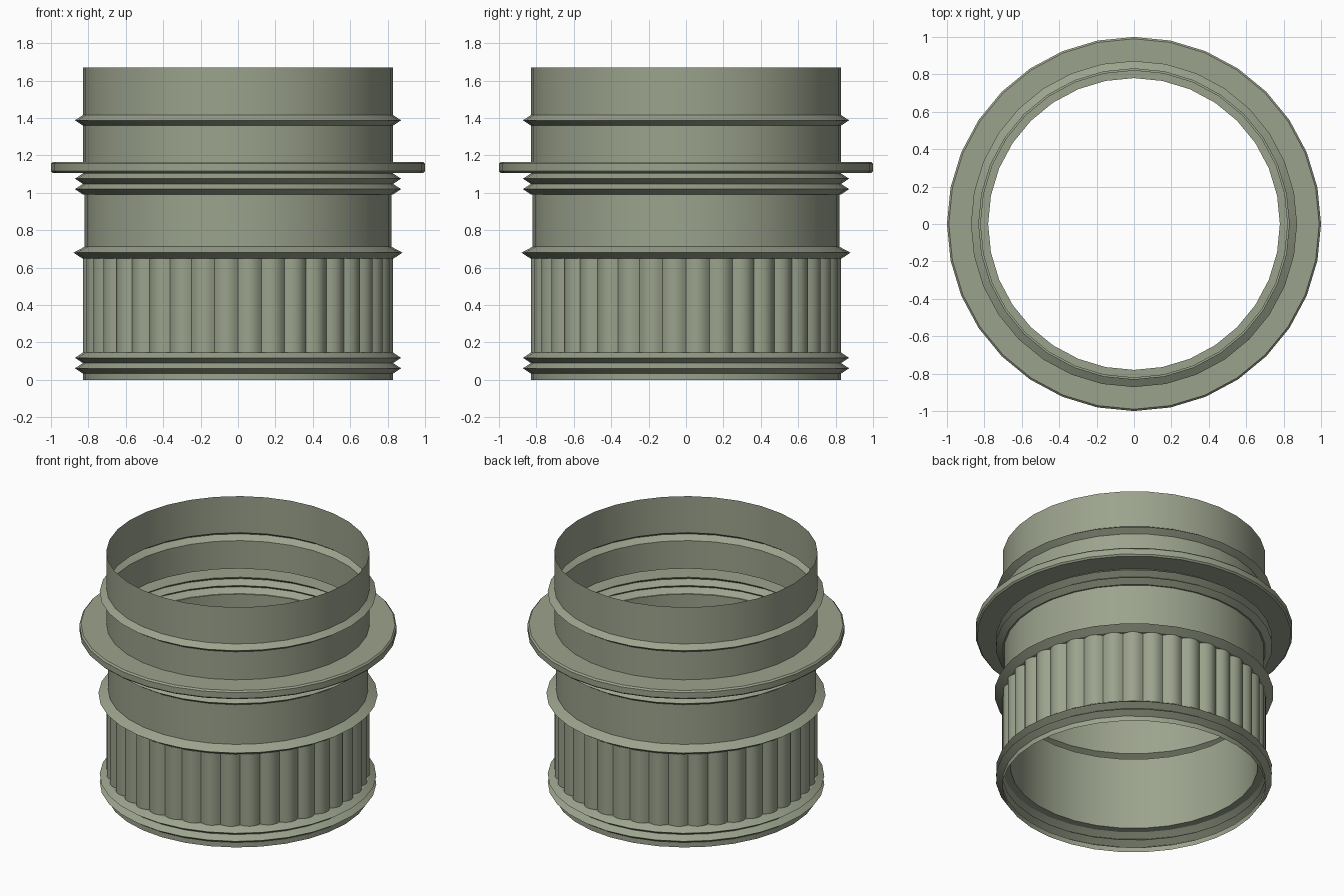
import bpy, bmesh
from math import sin, cos, pi, radians

if "Cube" in bpy.data.objects:
    bpy.data.objects.remove(bpy.data.objects["Cube"])

# One grey-green colour for the whole fitting
mat = bpy.data.materials.new("sage_grey")
mat.diffuse_color = (0.33, 0.365, 0.265, 1)
mat.use_nodes = True
mat.node_tree.nodes["Principled BSDF"].inputs["Base Color"].default_value = mat.diffuse_color


def make_object(name, rings):
    """Skin a stack of closed rings (bottom to top) into an open sheet."""
    bm = bmesh.new()
    loops = [[bm.verts.new(p) for p in ring] for ring in rings]
    n = len(loops[0])
    for lo, hi in zip(loops, loops[1:]):
        for i in range(n):
            j = (i + 1) % n
            bm.faces.new((lo[i], lo[j], hi[j], hi[i]))
    me = bpy.data.meshes.new(name)
    bm.to_mesh(me)
    bm.free()
    me.materials.append(mat)
    ob = bpy.data.objects.new(name, me)
    bpy.context.collection.objects.link(ob)
    bpy.ops.object.select_all(action='DESELECT')
    ob.select_set(True)
    bpy.context.view_layer.objects.active = ob
    bpy.ops.object.shade_smooth_by_angle(angle=radians(25))
    return ob


def circle(r, z, n=32):
    return [(r * cos(2 * pi * i / n), r * sin(2 * pi * i / n), z) for i in range(n)]


def bead(z, base=0.83, peak=0.872, h=0.0275):
    """Sharp V-shaped bead in the profile."""
    return [(base, z - h), (peak, z), (base, z + h)]


# Sleeve: thin sheet profile with beads, recessed liner and flange
profile = [(0.83, 0.0)]
profile += bead(0.062) + bead(0.118)
profile += [(0.78, 0.146), (0.78, 0.648)]                      # recessed liner
profile += [(0.83, 0.648), (0.88, 0.68), (0.82, 0.712)]        # collar bead
profile += [(0.82, 0.993)] + bead(1.02) + bead(1.076)
profile += [(0.83, 1.106), (0.99, 1.106), (1.0, 1.116),        # wide flange
            (1.0, 1.156), (0.99, 1.166), (0.83, 1.166)]
profile += bead(1.388) + [(0.83, 1.67)]
make_object("sleeve", [circle(r, z) for r, z in profile])

# Fluted grip: forty rounded ribs with valleys on the axes
RIBS, STEPS = 40, 6


def fluted(z):
    pts = []
    for i in range(RIBS * STEPS):
        t = (i % STEPS) / STEPS * 2 - 1
        r = 0.803 + 0.028 * (1 - t * t)
        a = 2 * pi * i / (RIBS * STEPS)
        pts.append((r * cos(a), r * sin(a), z))
    return pts


make_object("fluted_grip", [fluted(0.146), fluted(0.648)])
